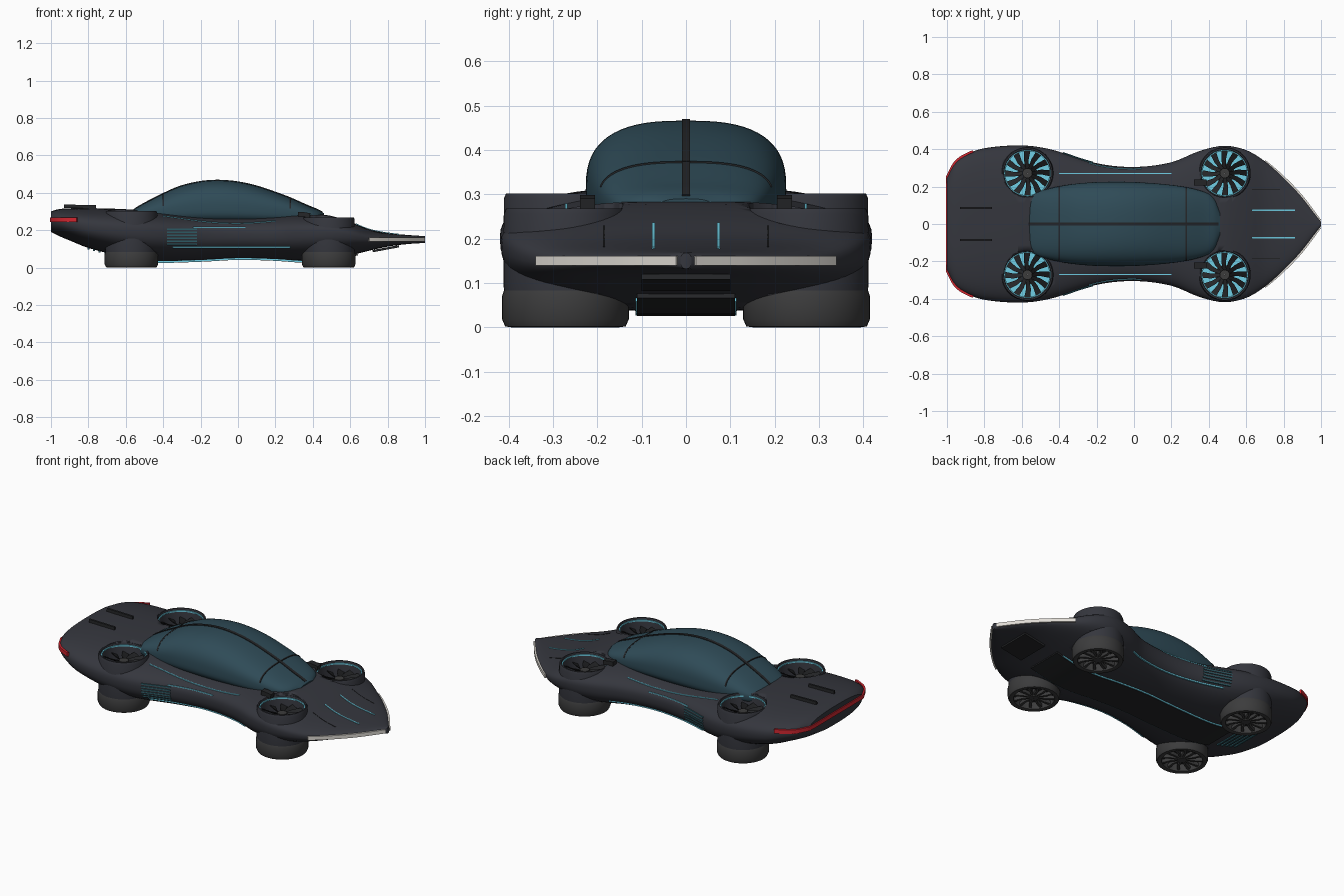
import bpy, bmesh
from math import sin, cos, pi
from mathutils import Vector

if "Cube" in bpy.data.objects:
    bpy.data.objects.remove(bpy.data.objects["Cube"])

def material(name, r, g, b):
    m = bpy.data.materials.new(name)
    m.diffuse_color = (r, g, b, 1)
    m.use_nodes = True
    m.node_tree.nodes["Principled BSDF"].inputs["Base Color"].default_value = m.diffuse_color
    return m

PAINT = material("dark_paint", .035, .037, .047)
DARK = material("dark_trim", .018, .019, .021)
RUBBER = material("rubber", .045, .045, .046)
GLASS = material("tinted_glass", .028, .07, .095)
CYAN = material("cyan_glow", .16, .62, .78)
TEAL = material("teal_slat", .03, .12, .15)
RED = material("red_light", .65, .02, .03)
WHITE = material("white_light", .75, .72, .67)

def finish(name, bm, mat, angle=40):
    bmesh.ops.recalc_face_normals(bm, faces=bm.faces)
    me = bpy.data.meshes.new(name)
    bm.to_mesh(me)
    bm.free()
    ob = bpy.data.objects.new(name, me)
    bpy.context.collection.objects.link(ob)
    me.materials.append(mat)
    bpy.ops.object.select_all(action='DESELECT')
    ob.select_set(True)
    bpy.context.view_layer.objects.active = ob
    bpy.ops.object.shade_smooth_by_angle(angle=angle * pi / 180)
    return ob

def spline(rows):
    """Smooth interpolation of a table whose first column is x."""
    slopes = []
    for i in range(len(rows)):
        a, b = rows[max(i - 1, 0)], rows[min(i + 1, len(rows) - 1)]
        slopes.append([(q - p) / (b[0] - a[0]) for p, q in zip(a, b)])
    def f(x):
        i = 0
        while i < len(rows) - 2 and x > rows[i + 1][0]:
            i += 1
        a, b = rows[i], rows[i + 1]
        h = b[0] - a[0]
        t = (x - a[0]) / h
        return [(2*t**3 - 3*t*t + 1) * a[k] + (t**3 - 2*t*t + t) * h * slopes[i][k]
                + (3*t*t - 2*t**3) * b[k] + (t**3 - t*t) * h * slopes[i + 1][k] for k in range(1, 5)]
    return f

def skin(bm, rings, closed=False):
    n = len(rings[0])
    pairs = list(zip(rings, rings[1:])) + ([(rings[-1], rings[0])] if closed else [])
    for a, b in pairs:
        for j in range(n):
            bm.faces.new((a[j], a[(j + 1) % n], b[(j + 1) % n], b[j]))
    if not closed:
        bm.faces.new(rings[0])
        bm.faces.new(rings[-1])

def hull(name, f, x0, x1, power, mat, steps=80, n=64):
    bm = bmesh.new()
    rings = []
    for i in range(steps + 1):
        x = (x0 + x1) / 2 - (x1 - x0) / 2 * cos(pi * i / steps)
        w, zm, top, bot = f(x)
        ring = []
        for j in range(n):
            c, s = cos(2 * pi * j / n), sin(2 * pi * j / n)
            y = w * abs(c) ** (2 / power) * (1 if c > 0 else -1)
            z = zm + abs(s) ** (2 / power) * ((top - zm) if s > 0 else (bot - zm))
            ring.append(bm.verts.new((x, y, z)))
        rings.append(ring)
    skin(bm, rings)
    return finish(name, bm, mat)

def bar(name, pts, w, h, mat):
    """Rectangular strip swept along a path."""
    bm = bmesh.new()
    pts = [Vector(p) for p in pts]
    rings = []
    for i, p in enumerate(pts):
        t = (pts[min(i + 1, len(pts) - 1)] - pts[max(i - 1, 0)]).normalized()
        side = t.cross(Vector((0, 0, 1))).normalized() * w / 2
        up = side.cross(t).normalized() * h / 2
        rings.append([bm.verts.new(p + a * side + b * up) for a, b in ((1, 1), (-1, 1), (-1, -1), (1, -1))])
    skin(bm, rings)
    return finish(name, bm, mat)

def lathe(name, profile, cx, cy, mat, n=48):
    bm = bmesh.new()
    rings = [[bm.verts.new((cx + r * cos(2*pi*i/n), cy + r * sin(2*pi*i/n), z)) for i in range(n)] for r, z in profile]
    skin(bm, rings, closed=True)
    return finish(name, bm, mat)

def disc(name, r, z0, z1, cx, cy, mat):
    return lathe(name, [(.001, z0), (r, z0), (r, z1), (.001, z1)], cx, cy, mat)

def blades(name, cx, cy, z, r0, r1, w0, w1, pitch, thick, mat, n=12):
    bm = bmesh.new()
    for i in range(n):
        a = 2 * pi * i / n
        u, v = Vector((cos(a), sin(a), 0)), Vector((-sin(a), cos(a), 0))
        rings = []
        for r, w, bend in ((r0, w0, 0), ((r0 + r1) / 2, (w0 + w1) / 2, .006), (r1, w1, 0)):
            o = Vector((cx, cy, z)) + u * r + v * bend
            rings.append([bm.verts.new(o + v * w / 2 * s + Vector((0, 0, s * pitch + k * thick / 2)))
                          for s, k in ((1, 1), (-1, 1), (-1, -1), (1, -1))])
        skin(bm, rings)
    return finish(name, bm, mat)

def span(a, b, n=24):
    return [a + (b - a) * i / n for i in range(n + 1)]

# Body: x, half width, height of widest point, top, bottom
body_f = spline([
    (-1, .25, .255, .300, .19), (-.96, .325, .25, .312, .17), (-.9, .37, .24, .317, .145),
    (-.8, .405, .22, .318, .105), (-.6, .42, .2, .312, .055), (-.45, .40, .19, .30, .035),
    (-.2, .325, .18, .28, .04), (0, .305, .18, .275, .05), (.2, .33, .18, .28, .045),
    (.35, .39, .19, .285, .035), (.48, .418, .19, .28, .04), (.6, .395, .175, .245, .065),
    (.7, .335, .155, .205, .09), (.8, .25, .15, .185, .112), (.9, .145, .15, .175, .125),
    (1, .012, .15, .168, .132)])
BP = 2.5
body = hull("body", body_f, -1, 1, BP, PAINT)

# Canopy
glass_f = spline([
    (-.585, .09, .27, .285, .24), (-.55, .15, .28, .315, .23), (-.45, .19, .29, .37, .22),
    (-.3, .217, .305, .437, .22), (-.13, .226, .31, .466, .22), (.05, .222, .305, .448, .22),
    (.25, .202, .29, .384, .22), (.38, .17, .275, .328, .22), (.43, .135, .265, .308, .22),
    (.46, .07, .26, .29, .22)])
GP = 2.7
hull("canopy", glass_f, -.585, .46, GP, GLASS)

def over(f, p, x, y):
    w, zm, top, bot = f(x)
    return zm + (top - zm) * max(0, 1 - abs(y / w) ** p) ** (1 / p)

def beside(x, z):
    w, zm, top, bot = body_f(x)
    h = top - zm if z > zm else zm - bot
    return w * max(0, 1 - (abs(z - zm) / h) ** BP) ** (1 / BP)

# Wheel wells cut through the body
wheels = [(x, s * .272, top) for x, top in ((-.57, .302), (.485, .268)) for s in (1, -1)]
bm = bmesh.new()
for x, y, top in wheels:
    ret = bmesh.ops.create_cone(bm, cap_ends=True, segments=48, radius1=.13, radius2=.13, depth=.8)
    bmesh.ops.translate(bm, verts=ret["verts"], vec=(x, y, .2))
cutter = finish("wheel_well_cutter", bm, DARK)
cutter.hide_render = True
mod = body.modifiers.new("wells", 'BOOLEAN')
mod.object, mod.operation, mod.solver = cutter, 'DIFFERENCE', 'EXACT'
bpy.context.view_layer.objects.active = body
bpy.ops.object.modifier_apply(modifier="wells")
bpy.data.objects.remove(cutter)

# Turbine wheels lying flat
for x, y, t in wheels:
    lathe("wheel_pod", [(.138, .075), (.14, .1), (.139, t - .012), (.134, t), (.127, t), (.124, t - .01), (.124, .075)], x, y, PAINT)
    lathe("glow_ring", [(.118, t - .018), (.126, t - .018), (.126, t - .01), (.118, t - .01)], x, y, CYAN)
    lathe("tyre", [(.112, .004), (.122, 0), (.136, .002), (.143, .018), (.143, .07), (.138, .085), (.115, .085)], x, y, RUBBER)
    disc("wheel_back", .12, .05, .08, x, y, DARK)
    lathe("glow_disc", [(.05, .09), (.124, .09), (.124, .1), (.05, .1)], x, y, CYAN)
    disc("hub", .026, .008, t - .045, x, y, RUBBER)
    blades("fan_blades", x, y, t - .06, .02, .123, .016, .034, .009, .005, DARK)
    blades("spokes", x, y, .022, .02, .116, .01, .016, 0, .02, RUBBER)

# Canopy ribs
bar("canopy_spine", [(x, 0, glass_f(x)[2] + .001) for x in span(-.57, .45, 40)], .018, .005, DARK)
for cx in (-.4, .28):
    w = glass_f(cx)[0]
    bar("canopy_rib", [(cx, w * cos(a), over(glass_f, GP, cx, w * cos(a)) + .0005) for a in span(.2, pi - .2, 32)], .008, .004, DARK)

# Mirrored trim
for s in (1, -1):
    bar("hood_glow_line", [(x, s * .073, over(body_f, BP, x, .073) + .001) for x in span(.63, .86)], .007, .005, CYAN)
    bar("shoulder_glow_line", [(x, s * .27, over(body_f, BP, x, .27) + .001) for x in span(-.4, .2)], .006, .005, CYAN)
    bar("side_glow_line", [(x, s * beside(x, .215), .215) for x in span(-.24, .04)], .006, .005, CYAN)
    bar("sill_light", [(x, s * beside(x, .11), .11) for x in span(-.35, .28)], .008, .008, CYAN)
    for i in range(6):
        z = .125 + i * .016
        bar("side_vent_slat", [(x, s * beside(x, z), z) for x in span(-.38, -.22)], .008, .007, TEAL)
    bar("nose_light", [(x, s * (body_f(x)[0] + .001), .15) for x in span(.7, .995)], .01, .022, WHITE)
    bar("hood_crease", [(x, s * .185, over(body_f, BP, x, .185)) for x in span(.63, .78)], .004, .003, DARK)
    bar("deck_fin", [(-.93, s * .085, .328), (-.76, s * .085, .325)], .012, .018, DARK)
    bar("mirror", [(.32, s * .222, .285), (.34, s * .222, .285), (.385, s * .222, .278)], .034, .026, DARK)
    bar("floor_glow_line", [(x, s * .112, body_f(x)[3] - .003) for x in span(-.6, .6)], .005, .008, CYAN)

# Tail light wrapping the rear edge
half = [(x, body_f(x)[0] + .001, .257) for x in span(-.86, -.998, 14)]
bar("tail_light", half + [(-1, .2, .257), (-1, -.2, .257)] + [(x, -y, z) for x, y, z in reversed(half)], .012, .024, RED)

# Underside
bar("floor_panel", [(x, 0, body_f(x)[3] - .003) for x in span(-.62, .64, 32)], .22, .012, DARK)
for i in range(5):
    x = -.68 - i * .03
    bar("diffuser_slat", [(x, -.1, body_f(x)[3] - .002), (x, .1, body_f(x)[3] - .002)], .01, .01, TEAL)
bar("nose_intake", [(.72, 0, .088), (.86, 0, .114)], .2, .012, DARK)
